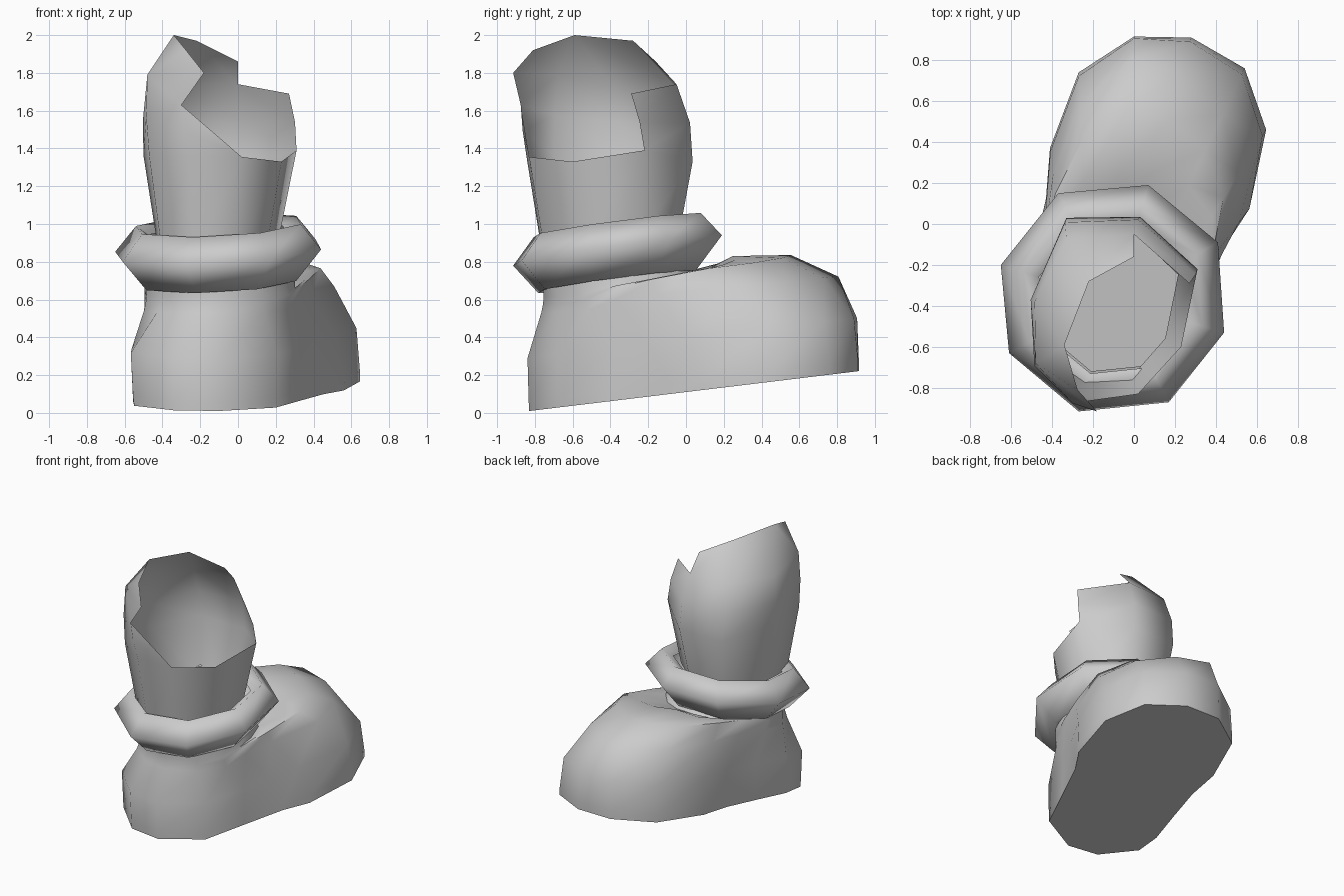
import bpy, bmesh, math

if "Cube" in bpy.data.objects:
    bpy.data.objects.remove(bpy.data.objects["Cube"])

grey = bpy.data.materials.new("soft_grey")
grey.diffuse_color = (0.6, 0.6, 0.6, 1)
grey.use_nodes = True
grey.node_tree.nodes["Principled BSDF"].inputs["Base Color"].default_value = grey.diffuse_color


def make(name, verts, faces, angle=50):
    mesh = bpy.data.meshes.new(name)
    mesh.from_pydata(verts, [], faces)
    mesh.materials.append(grey)
    obj = bpy.data.objects.new(name, mesh)
    bpy.context.collection.objects.link(obj)
    bm = bmesh.new()
    bm.from_mesh(mesh)
    loose = [v for v in bm.verts if not v.link_faces]
    bmesh.ops.delete(bm, geom=loose, context='VERTS')
    bmesh.ops.recalc_face_normals(bm, faces=bm.faces)
    bm.to_mesh(mesh)
    bm.free()
    bpy.ops.object.select_all(action='DESELECT')
    obj.select_set(True)
    bpy.context.view_layer.objects.active = obj
    bpy.ops.object.shade_smooth_by_angle(angle=math.radians(angle))
    return obj


def bands(rows, n):
    """Quads joining closed rings of n points."""
    return [(r * n + i, r * n + (i + 1) % n, (r + 1) * n + (i + 1) % n, (r + 1) * n + i)
            for r in range(rows - 1) for i in range(n)]


def lerp(a, b, t):
    return a + (b - a) * t


CX, CY = -0.1, -0.37


def tilt(x, y):
    """Height of the leaning plane through the widest ring of the cuff."""
    return .86 + .13 * (y + .36) + .05 * (x + .1)


# Shoe: sole outline (x, y) with the matching angle on the ankle ring
outline = [(.645, .46, 30), (.54, .76, 52), (.28, .91, 72), (0, .915, 90),
           (-.27, .74, 110), (-.41, .37, 130), (-.43, .12, 150), (-.49, -.15, 172),
           (-.555, -.42, 196), (-.55, -.6, 220), (-.34, -.8, 246), (-.1, -.83, 272),
           (.2, -.68, 305), (.32, -.4, 333), (.45, -.1, 353), (.56, .07, 12)]
# Rows from sole to ankle: (inward amount, height) at the heel and at the toe
heel = [(0, .01), (-.04, .06), (-.12, .29), (.85, .53), (.98, .58), (1, .61), (1, .63)]
toe = [(0, .22), (0, .28), (.01, .5), (.12, .72), (.4, .835), (.74, .83), (.94, .735)]
# Extra (inward amount, height) on the flanks of the toe, and waist pinch, per row
flank = [(0, 0), (0, 0), (.04, 0), (.25, -.02), (.14, -.05), (-.08, -.07), (0, -.03)]
pinch = [0, 0, .4, .2, 0, 0, 0]
verts, ankle = [], []
for (ht, hz), (tt, tz), (ft, fz), p in zip(heel, toe, flank, pinch):
    for x, y, a in outline:
        w = min(max((y + .55) / 1.0, 0), 1)
        w = w * w * (3 - 2 * w)
        side = abs(math.cos(math.radians(a)))
        ax = CX + .4 * math.cos(math.radians(a))
        ay = CY + .385 * math.sin(math.radians(a))
        t = lerp(ht, tt + ft * side, w)
        if x > 0:
            t = max(t, min(.95, t + p * math.exp(-((y + .1) / .2) ** 2)))
        base = .01 + .121 * (y + .83)
        z = lerp(hz - .01, tz + fz * side - .22, w) + lerp(base, lerp(.01, .22, w), max(t, 0))
        verts.append((lerp(x, ax, t), lerp(y, ay, t), min(z, tilt(ax, ay) - .16) if p == 0
                      and (ht >= 1 and t > .9) else z))
        if ht == 0:
            ankle.append((ax, ay, tilt(ax, ay) - .13))
n = len(outline)
make("shoe", verts + ankle, bands(len(heel) + 1, n) + [tuple(range(n))])

# Cuff: eight-sided tilted collar, (scale, height) per ring
collar = [(.44, -.53), (.41, -.09), (.07, .19), (-.37, .15),
          (-.65, -.2), (-.61, -.63), (-.27, -.915), (.17, -.87)]
verts = []
for s, h in [(.64, -.15), (.755, -.165), (1, 0), (.8, .135), (.66, .09)]:
    for x, y in collar:
        cx, cy = lerp(CX, x, s), lerp(CY, y, s)
        verts.append((cx, cy, tilt(cx, cy) + h))
make("cuff", verts, bands(5, 8), 110)

# Leg: open eight-sided tube with a torn rim
middle = [(.31, -.22, 1.39), (.03, .035, 1.33), (-.33, .03, 1.33), (-.5, -.36, 1.36),
          (-.47, -.7, 1.36), (-.26, -.845, 1.36), (.02, -.83, 1.355), (.23, -.6, 1.33)]
upper = [(.27, -.29, 1.69), (0, -.05, 1.74), (-.33, -.07, 1.74), (-.485, -.38, 1.72),
         (-.48, -.68, 1.79), (-.3, -.875, 1.63)]
rim = [(0, -.16, 1.86), (-.22, -.28, 1.97), (-.34, -.59, 2.0), (-.275, -.81, 1.92),
       (-.18, -.915, 1.8)]
base = []
for x, y, z in middle:
    bx, by = lerp(-.14, x, .79), lerp(CY, y, .82)
    base.append((bx, by, tilt(bx, by) + .03))
# slight outward bulge between the middle and upper rings
bulge = []
for a, b in zip(middle, upper):
    x, y, z = [(p + q) / 2 for p, q in zip(a, b)]
    bulge.append((lerp(CX, x, 1.03), lerp(CY, y, 1.08 if y > CY else 1.01), z))
faces = bands(2, 8)
faces += [(8 + i, 9 + i, 17 + i, 16 + i) for i in range(5)]
faces += [(16 + i, 17 + i, 23 + i, 22 + i) for i in range(5)]
faces += [(13, 14, 21), (21, 14, 27)]
faces += [(23, 24, 29, 28), (24, 25, 30, 29), (25, 26, 30), (26, 31, 30), (26, 27, 32, 31)]
make("leg", base + middle + bulge + upper + rim, faces, 85)
